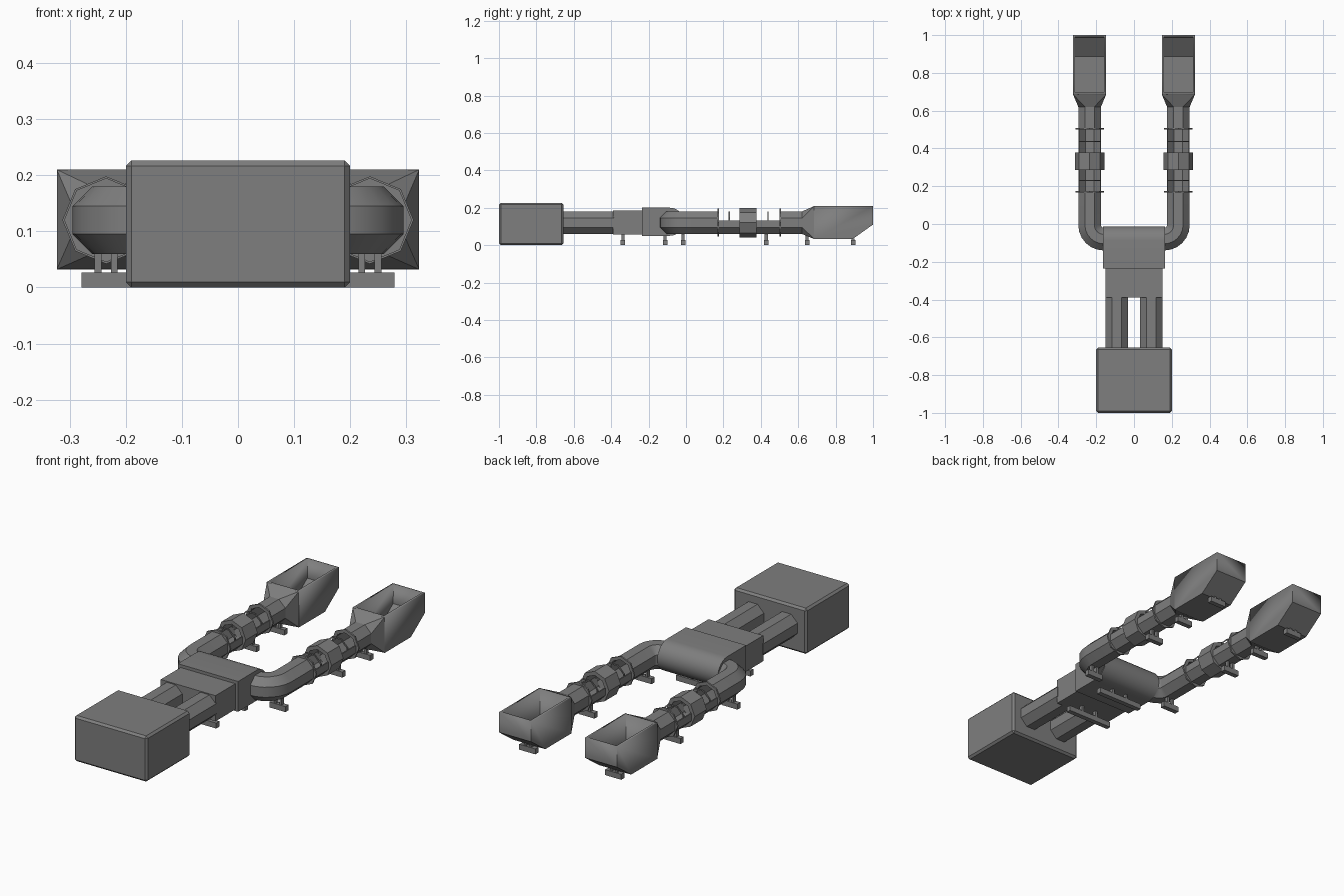
import bpy, bmesh, math
from mathutils import Vector

cube = bpy.data.objects.get("Cube")
if cube:
    bpy.data.objects.remove(cube, do_unlink=True)

steel = bpy.data.materials.new("grey steel")
GREY = (0.21, 0.21, 0.21, 1)
steel.diffuse_color = GREY
steel.use_nodes = True
steel.node_tree.nodes["Principled BSDF"].inputs["Base Color"].default_value = GREY

PIPE_Z = 0.12      # pipe axis height
ARM_X = 0.235      # arm axis offset
PIPE_R = 0.065     # pipe corner radius
WALL = 0.9         # inner to outer ratio


def finish(name, bm):
    bmesh.ops.remove_doubles(bm, verts=bm.verts, dist=1e-5)
    bmesh.ops.recalc_face_normals(bm, faces=bm.faces)
    mesh = bpy.data.meshes.new(name)
    bm.to_mesh(mesh)
    bm.free()
    mesh.materials.append(steel)
    for p in mesh.polygons:
        p.use_smooth = True
    mesh.set_sharp_from_angle(angle=math.radians(20))
    obj = bpy.data.objects.new(name, mesh)
    bpy.context.collection.objects.link(obj)
    return obj


def box(name, x, y, z, bevel=0):
    """Box from (min, max) pairs."""
    bm = bmesh.new()
    bmesh.ops.create_cube(bm, size=1)
    for v in bm.verts:
        v.co = Vector([(r[0] + r[1]) / 2 + c * (r[1] - r[0]) for c, r in zip(v.co, (x, y, z))])
    if bevel:
        bmesh.ops.bevel(bm, geom=bm.edges[:], offset=bevel, segments=1, affect='EDGES')
    return finish(name, bm)


def prism(name, points, depth, keep=lambda f: True):
    """Extrude a 3D outline along depth; faces failing keep are left open."""
    bm = bmesh.new()
    face = bm.faces.new([bm.verts.new(p) for p in points])
    new = bmesh.ops.extrude_face_region(bm, geom=[face], use_keep_orig=True)["geom"]
    bmesh.ops.translate(bm, vec=depth, verts=[g for g in new if isinstance(g, bmesh.types.BMVert)])
    bmesh.ops.recalc_face_normals(bm, faces=bm.faces)
    bmesh.ops.delete(bm, geom=[f for f in bm.faces if not keep(f)], context='FACES')
    return finish(name, bm)


def loft(name, rings):
    """Closed skin through rings: the last ring joins the first."""
    bm = bmesh.new()
    rows = [[bm.verts.new(p) for p in ring] for ring in rings]
    for i, row in enumerate(rows):
        prev = rows[i - 1]
        for j in range(len(row)):
            quad = [prev[j - 1], prev[j], row[j], row[j - 1]]
            if len({tuple(v.co) for v in quad}) == 4:
                bm.faces.new(quad)
            else:
                unique = {tuple(v.co): v for v in quad}
                if len(unique) > 2:
                    bm.faces.new(list(unique.values()))
    return finish(name, bm)


def octagon(center, r, turn=math.pi / 8, heading=0):
    side = Vector((math.cos(heading), math.sin(heading), 0))
    up = Vector((0, 0, 1))
    return [Vector(center) + side * r * math.cos(turn + k * math.pi / 4)
            + up * r * math.sin(turn + k * math.pi / 4) for k in range(8)]


def tube(name, x, y0, y1, r, inner, turn=math.pi / 8):
    loft(name, [octagon((x, y, PIPE_Z), rad, turn)
                for y, rad in ((y0, r), (y1, r), (y1, inner), (y0, inner))])


def stand(name, x, y, half, top):
    """Foot bar with two short posts."""
    box(name + "_bar", (x - half, x + half), (y - 0.012, y + 0.012), (0, 0.027))
    off = half * 0.33
    for tag, s in (("left", 1), ("right", -1)):
        cx = x + s * off
        box(f"{name}_{tag}_post", (cx - 0.006, cx + 0.006), (y - 0.009, y + 0.009), (0.025, top))


# Main housing and stepped junction
box("main_housing", (-0.2, 0.2), (-1, -0.655), (0, 0.226), 0.01)
box("junction_box", (-0.15, 0.15), (-0.39, -0.23), (0.058, 0.185))
arc = [math.pi / 2 - math.pi * k / 14 for k in range(15)]
outline = [(-0.165, -0.235, 0.05), (-0.165, -0.235, 0.2)]
outline += [(-0.165, -0.087 + 0.075 * math.cos(a), 0.125 + 0.075 * math.sin(a)) for a in arc]
prism("rounded_manifold", outline, (0.33, 0, 0))
stand("junction_stand", 0, -0.337, 0.125, 0.062)
stand("manifold_stand", 0, -0.112, 0.125, 0.055)

for side, s in (("left", 1), ("right", -1)):
    x = s * ARM_X
    tube(f"{side}_feed_pipe", s * 0.092, -0.66, -0.385, PIPE_R, PIPE_R * WALL)

    # Elbow leaving the manifold, then a short straight run
    path = [((s * 0.14, -0.08), math.pi / 2)]
    for k in range(7):
        a = math.pi / 2 * k / 6
        path.append(((s * (0.16 + 0.075 * math.sin(a)), -0.005 - 0.075 * math.cos(a)),
                     math.pi / 2 - a))
    path.append(((x, 0.17), 0))
    rings = []
    for r, steps in ((PIPE_R, path), (PIPE_R * WALL, path[::-1])):
        for (px, py), h in steps:
            ring = octagon((0, 0, PIPE_Z), r)
            rings.append([Vector((px + s * p.x * math.cos(h), py - p.x * math.sin(h), p.z))
                          for p in ring])
    loft(f"{side}_elbow", rings)

    # End flanges, middle collar and the pipe to the hopper
    for tag, y in (("front", 0.172), ("back", 0.505)):
        tube(f"{side}_{tag}_flange", x, y - 0.004, y + 0.004, 0.075, 0.058, 0)
    tube(f"{side}_collar", x, 0.285, 0.378, 0.078, 0.058, 0)
    tube(f"{side}_hopper_pipe", x, 0.505, 0.625, PIPE_R, PIPE_R * WALL)

    # Open troughs with a thin hoop over each
    a, b = PIPE_R * math.cos(math.pi / 8), PIPE_R * math.sin(math.pi / 8)
    for tag, y0, y1 in (("front", 0.172, 0.29), ("back", 0.37, 0.505)):
        low = [(-a, 0.012), (-a, -b), (-b, -a), (b, -a), (a, -b), (a, 0.012)]
        hoop = [(-a, 0), (-a, b), (-b, a), (b, a), (a, b), (a, 0)]
        mid = (y0 + y1) / 2
        for part, shape, start, depth in (("trough", low, y0, y1 - y0),
                                          ("hoop", hoop, mid - 0.003, 0.006)):
            loop = shape + [(u * WALL, v * WALL if abs(v) > 0.013 else v) for u, v in shape[::-1]]
            prism(f"{side}_{tag}_{part}", [(x + u, start, PIPE_Z + v) for u, v in loop],
                  (0, depth, 0))

    # Funnel from the octagonal pipe to the rectangular hopper
    def rectangle(w, low, high):
        return [Vector((x + math.copysign(w, p.x), 0.687, high if p.z > 0 else low))
                for p in octagon((0, 0, 0), 1)]
    loft(f"{side}_funnel", [octagon((x, 0.62, PIPE_Z), PIPE_R), rectangle(0.088, 0.032, 0.21),
                            rectangle(0.078, 0.042, 0.2),
                            octagon((x, 0.62, PIPE_Z), PIPE_R * WALL)])

    # Open-topped hopper with a sloped back floor
    profile = [(0.685, 0.21), (0.685, 0.032), (0.89, 0.032), (1, 0.11), (1, 0.21)]
    hopper = prism(f"{side}_hopper", [(x - 0.088, y, z) for y, z in profile], (0.176, 0, 0),
                   keep=lambda f: f.normal.z < 0.9)
    shell = hopper.modifiers.new("wall", 'SOLIDIFY')
    shell.thickness = 0.011
    shell.offset = -1
    shell.use_even_offset = True

    for tag, y, top in (("elbow", -0.016, 0.064), ("trough", 0.43, 0.064),
                        ("funnel", 0.647, 0.056), ("hopper", 0.893, 0.036)):
        stand(f"{side}_{tag}_stand", x, y, 0.044, top)
